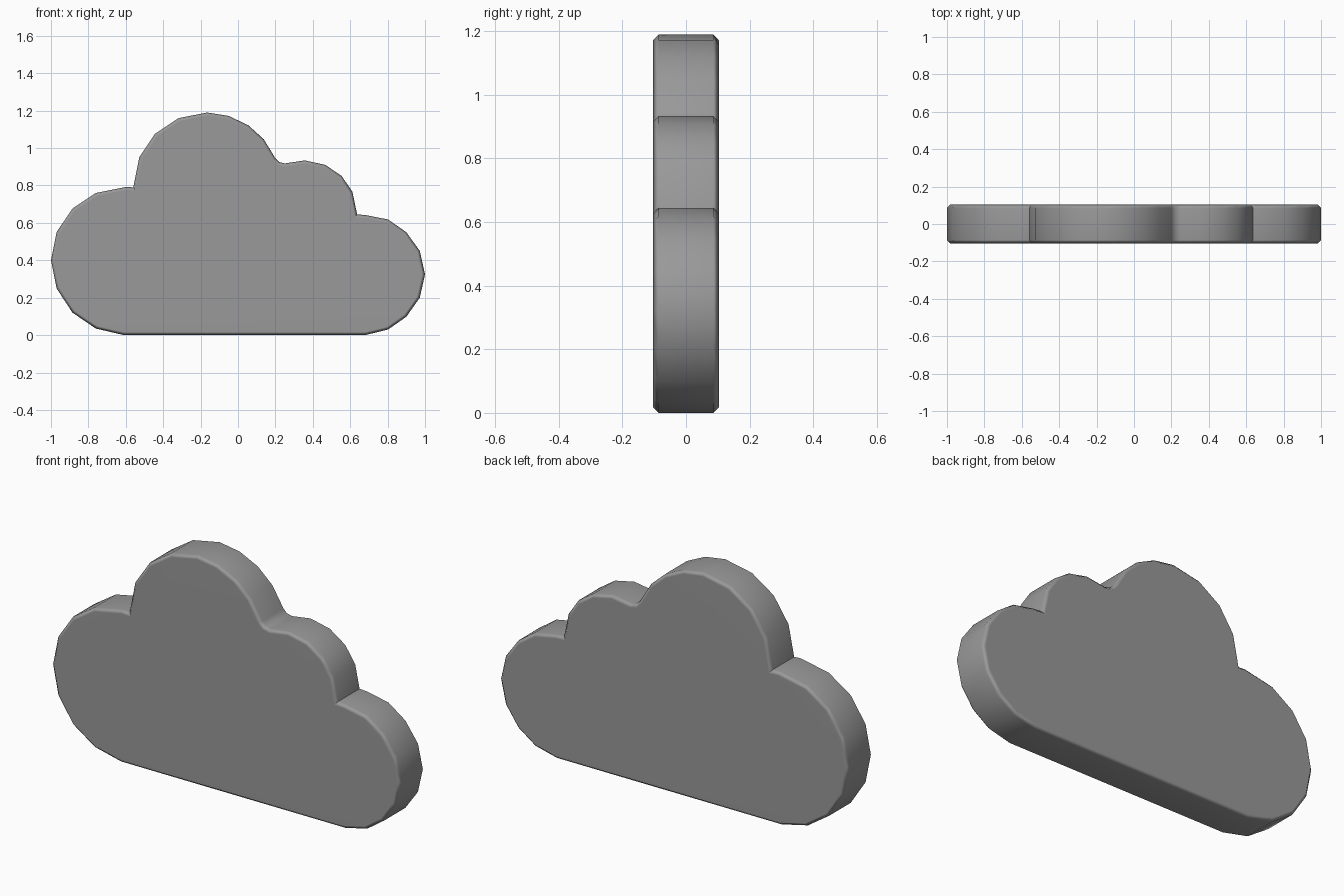
import bpy, bmesh, math

if "Cube" in bpy.data.objects:
    bpy.data.objects.remove(bpy.data.objects["Cube"])

HALF_DEPTH = 0.103
BEVEL = 0.017

# Cloud outline (x, z), clockwise from the bottom left
outline = [
    (-0.61, 0), (-0.76, 0.035), (-0.885, 0.12), (-0.97, 0.25), (-1.0, 0.40),
    (-0.97, 0.55), (-0.885, 0.677), (-0.76, 0.76), (-0.60, 0.792), (-0.56, 0.79),
    (-0.528, 0.95), (-0.443, 1.077), (-0.318, 1.16), (-0.165, 1.19), (-0.05, 1.172),
    (0.055, 1.122), (0.138, 1.047), (0.20, 0.945), (0.22, 0.925), (0.25, 0.918),
    (0.357, 0.934), (0.467, 0.91), (0.555, 0.85), (0.612, 0.765), (0.637, 0.645),
    (0.68, 0.642), (0.803, 0.618), (0.90, 0.55), (0.972, 0.45), (1.0, 0.325),
    (0.972, 0.20), (0.90, 0.098), (0.803, 0.03), (0.68, 0),
]

# Extruded slab with chamfered front and back rims
bm = bmesh.new()
front = [bm.verts.new((x, -HALF_DEPTH, z)) for x, z in outline]
back = [bm.verts.new((x, HALF_DEPTH, z)) for x, z in outline]
caps = [bm.faces.new(front), bm.faces.new(back[::-1])]
n = len(outline)
for i in range(n):
    j = (i + 1) % n
    bm.faces.new((front[i], back[i], back[j], front[j]))
bmesh.ops.recalc_face_normals(bm, faces=bm.faces)
rims = [e for f in caps for e in f.edges]
bmesh.ops.bevel(bm, geom=rims, offset=BEVEL, offset_type='OFFSET', segments=1,
                profile=0.5, affect='EDGES', clamp_overlap=False)

mesh = bpy.data.meshes.new("cloud")
bm.to_mesh(mesh)
bm.free()
cloud = bpy.data.objects.new("cloud", mesh)
bpy.context.collection.objects.link(cloud)

# Dark grey surface
grey = bpy.data.materials.new("dark_grey")
grey.diffuse_color = (0.32, 0.32, 0.32, 1)
grey.use_nodes = True
grey.node_tree.nodes["Principled BSDF"].inputs["Base Color"].default_value = grey.diffuse_color
mesh.materials.append(grey)

# Smooth rim, crisp notches, flat caps
bpy.context.view_layer.objects.active = cloud
cloud.select_set(True)
bpy.ops.object.shade_smooth_by_angle(angle=math.radians(50))
weighted = cloud.modifiers.new("weighted_normals", 'WEIGHTED_NORMAL')
weighted.keep_sharp = True
